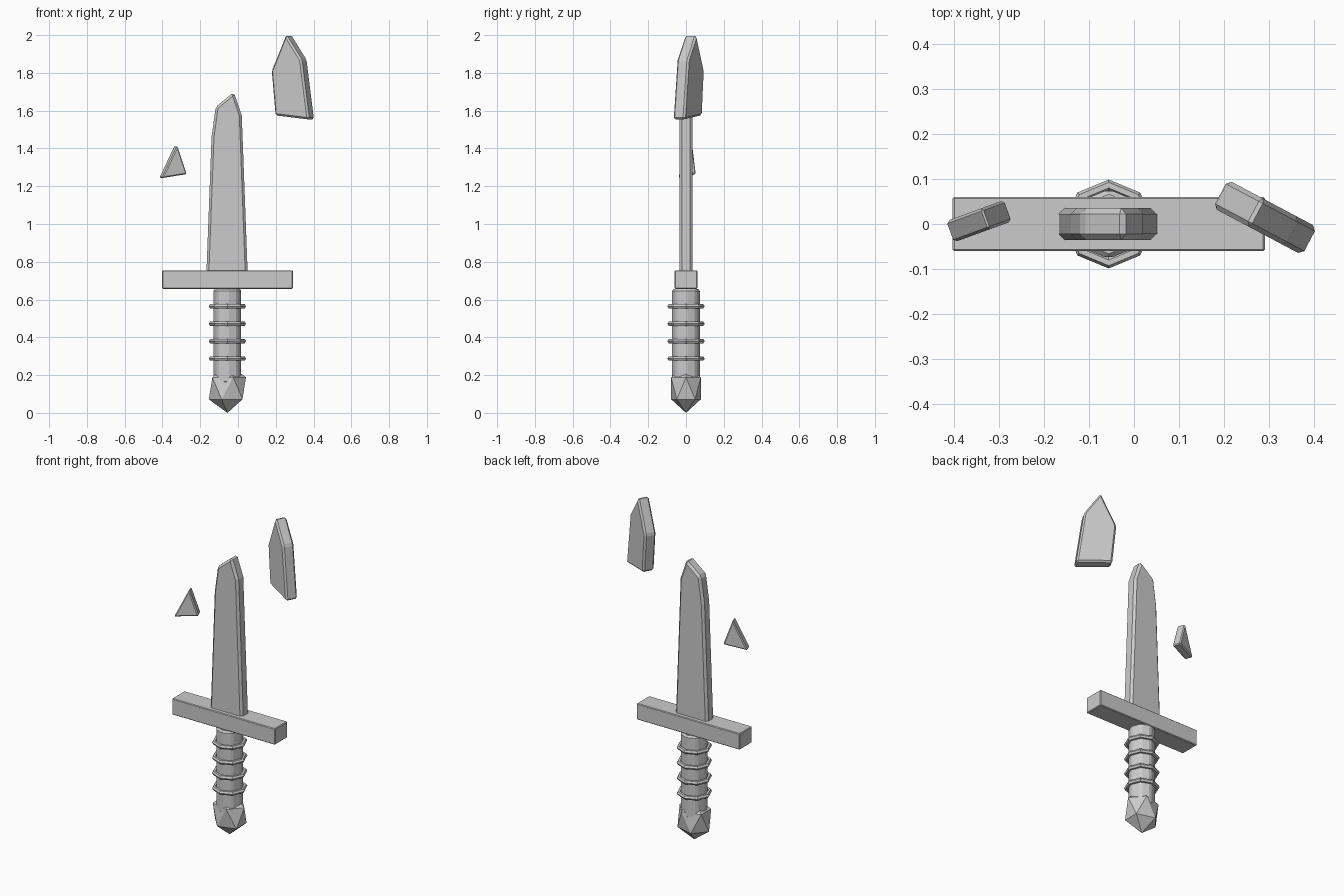
import bpy, bmesh
from math import radians
from mathutils import Matrix

cube = bpy.data.objects.get("Cube")
if cube:
    bpy.data.objects.remove(cube, do_unlink=True)

AXIS = -0.056  # x of the dagger's centre line

grey = bpy.data.materials.new("plain_grey")
grey.use_nodes = True
grey.diffuse_color = (0.6, 0.6, 0.6, 1)
grey.node_tree.nodes["Principled BSDF"].inputs["Base Color"].default_value = grey.diffuse_color


def finish(obj, name, bevel=0):
    obj.name = obj.data.name = name
    obj.data.materials.append(grey)
    if bevel:
        mod = obj.modifiers.new("Bevel", "BEVEL")
        mod.width = bevel
        mod.segments = 1
        mod.limit_method = 'ANGLE'
        mod.angle_limit = radians(25)
    return obj


def slab(name, profile, thickness, bevel, place=(0, 0), turn=0):
    """Extrude an upright (x, z) outline to a thickness, turned about z."""
    bm = bmesh.new()
    face = bm.faces.new([bm.verts.new((x, -thickness / 2, z)) for x, z in profile])
    ext = bmesh.ops.extrude_face_region(bm, geom=[face])
    moved = [v for v in ext["geom"] if isinstance(v, bmesh.types.BMVert)]
    bmesh.ops.translate(bm, verts=moved, vec=(0, thickness, 0))
    bmesh.ops.recalc_face_normals(bm, faces=bm.faces)
    bm.transform(Matrix.Translation((*place, 0)) @ Matrix.Rotation(radians(turn), 4, 'Z'))
    mesh = bpy.data.meshes.new(name)
    bm.to_mesh(mesh)
    bm.free()
    obj = bpy.data.objects.new(name, mesh)
    bpy.context.collection.objects.link(obj)
    return finish(obj, name, bevel)


# Broken blade
slab("blade", [(-0.168, 0.72), (0.052, 0.72), (0.02, 1.575), (-0.022, 1.698),
               (-0.118, 1.62), (-0.14, 1.46)], 0.07, 0.013)

# Loose broken pieces
slab("tip_shard", [(-0.095, 1.575), (0.108, 1.553), (0.063, 1.87), (-0.03, 2.003),
                   (-0.118, 1.81)], 0.07, 0.01, (0.295, 0.012), -28)
slab("small_shard", [(-0.07, 1.243), (0.07, 1.264), (0.016, 1.416)],
     0.05, 0.006, (-0.344, 0.006), 20)

# Crossguard
slab("crossguard", [(-0.402, 0.657), (0.29, 0.657), (0.29, 0.755), (-0.402, 0.755)],
     0.12, 0.004)

# Grip with four rings
bpy.ops.mesh.primitive_cylinder_add(vertices=8, radius=0.077, depth=0.5,
                                    location=(AXIS, 0, 0.406))
finish(bpy.context.object, "grip", 0.01)
for i in range(4):
    bpy.ops.mesh.primitive_torus_add(major_segments=8, minor_segments=6, major_radius=0.086,
                                     minor_radius=0.0125,
                                     location=(AXIS, 0, 0.287 + 0.0925 * i))
    finish(bpy.context.object, f"grip_ring_{i + 1}")

# Faceted pommel
bpy.ops.mesh.primitive_ico_sphere_add(subdivisions=1, radius=1, location=(AXIS, 0, 0.13))
pommel = finish(bpy.context.object, "pommel")
pommel.scale = (0.11, 0.092, 0.13)
